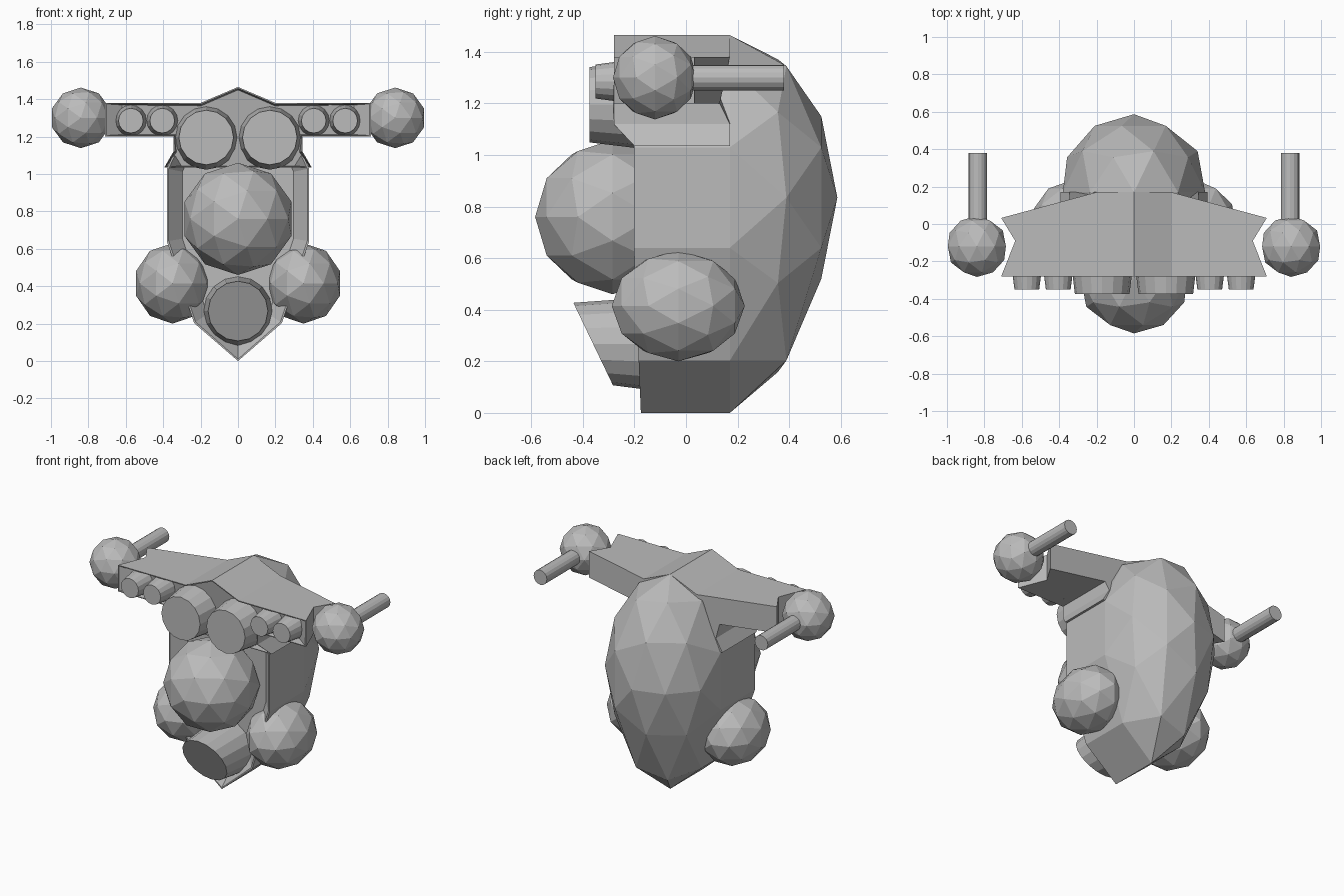
import bpy, bmesh, math
from mathutils import Matrix, Vector

if "Cube" in bpy.data.objects:
    bpy.data.objects.remove(bpy.data.objects["Cube"])

grey = bpy.data.materials.new("stone_grey")
grey.diffuse_color = (0.5, 0.5, 0.5, 1)
grey.use_nodes = True
grey.node_tree.nodes["Principled BSDF"].inputs["Base Color"].default_value = grey.diffuse_color
TURN = Matrix.Rotation(math.radians(90), 4, 'X')   # primitive axis z -> -y


def finish(bm, name):
    bmesh.ops.recalc_face_normals(bm, faces=bm.faces[:])
    mesh = bpy.data.meshes.new(name)
    bm.to_mesh(mesh)
    bm.free()
    mesh.materials.append(grey)
    obj = bpy.data.objects.new(name, mesh)
    bpy.context.collection.objects.link(obj)
    return obj


def ball_mesh(center, size):
    bm = bmesh.new()
    bmesh.ops.create_icosphere(bm, subdivisions=2, radius=1, matrix=TURN)
    bmesh.ops.scale(bm, vec=size, verts=bm.verts)
    bmesh.ops.translate(bm, vec=center, verts=bm.verts)
    return bm


def tube(name, x, z, y_front, y_back, r_front, r_back, tilt=0.0, sides=16):
    """Tapered drum along y; tilt shears the front cap."""
    bm = bmesh.new()
    bmesh.ops.create_cone(bm, cap_ends=True, segments=sides, radius1=r_back,
                          radius2=r_front, depth=1, matrix=TURN)
    for v in bm.verts:
        front = v.co.y < 0
        v.co.y = y_front - tilt * v.co.z if front else y_back
        v.co.x += x
        v.co.z += z
    finish(bm, name)


def recess(bm, face, rim, slope, depth):
    """Thin rim, then a sunken floor; returns the floor face."""
    bmesh.ops.recalc_face_normals(bm, faces=bm.faces[:])
    bmesh.ops.inset_individual(bm, faces=[face], thickness=rim)
    bmesh.ops.inset_individual(bm, faces=[face], thickness=slope, depth=0)
    for v in face.verts:
        v.co.y += depth
    return face


# Body: domed shell at the back, straight walls, sunken front
bm = ball_mesh((0, 0.17, 0.835), (0.4, 0.417, 0.63))
bmesh.ops.delete(bm, geom=[v for v in bm.verts if v.co.y < 0.16], context='VERTS')
for v in bm.verts:
    if v.co.z < 0.5:
        v.co.z -= (0.5 - v.co.z) * 0.7
    v.co.z = max(v.co.z, 0)
rim_edges = [e for e in bm.edges if e.is_boundary]
new = bmesh.ops.extrude_edge_only(bm, edges=rim_edges)['geom']
for v in [g for g in new if isinstance(g, bmesh.types.BMVert)]:
    v.co.y = -0.175 - 0.027 * min(v.co.z / 0.64, 1)
edges = [g for g in new if isinstance(g, bmesh.types.BMEdge) and g.is_boundary]
front = bmesh.ops.contextual_create(bm, geom=edges)['faces'][0]
recess(bm, front, 0.01, 0.075, 0.08)
finish(bm, "body_shell")

# Shoulder wing: front outline swept back, with notched tips
half = [(0.2, 1.38), (0.71, 1.38), (0.71, 1.2), (0.345, 1.2), (0.345, 1.12), (0.394, 1.035)]
outline = [(0, 1.465)] + half + [(-x, z) for x, z in reversed(half)]


def back_y(x, z):
    return 0.17 if z < 1.19 else 0.17 - 0.27 * max(abs(x) - 0.2, 0)


bm = bmesh.new()
loops = [[], [], []]
for x, z in outline:
    tip = 0.635 / 0.71 if abs(x) > 0.7 else 1
    loops[0].append(bm.verts.new((x, -0.2 if z < 1.1 else -0.28, z)))
    loops[1].append(bm.verts.new((x * tip, -0.09, z)))
    loops[2].append(bm.verts.new((x, back_y(x, z), z)))
n = len(outline)
for a, b in zip(loops, loops[1:]):
    for i in range(n):
        j = (i + 1) % n
        bm.faces.new((a[i], a[j], b[j], b[i]))
bm.faces.new(loops[2])
front = bm.faces.new(loops[0][::-1])
floor = recess(bm, front, 0.008, 0.008, 0.06)
for v in floor.verts:
    if abs(v.co.x) > 0.65:
        v.co.x = math.copysign(0.62, v.co.x)
finish(bm, "shoulder_wing")

# Belly ball and the tilted drum beneath it
finish(ball_mesh((0, -0.285, 0.76), (0.3, 0.3, 0.3)), "belly_ball")
tube("lower_drum", 0, 0.267, -0.36, -0.09, 0.16, 0.185, tilt=0.48)

# Paired parts
for side, s in (("left", -1), ("right", 1)):
    finish(ball_mesh((s * 0.35, -0.03, 0.415), (0.205, 0.258, 0.215)), side + "_hip_ball")
    finish(ball_mesh((s * 0.84, -0.12, 1.3), (0.163, 0.163, 0.162)), side + "_hand_ball")
    tube(side + "_rear_rod", s * 0.835, 1.3, -0.02, 0.38, 0.05, 0.05)
    tube(side + "_large_lamp", s * 0.17, 1.195, -0.375, -0.16, 0.146, 0.172)
    for k, x in (("inner", 0.405), ("outer", 0.573)):
        tube(f"{side}_{k}_small_lamp", s * x, 1.285, -0.35, -0.2, 0.066, 0.086)
